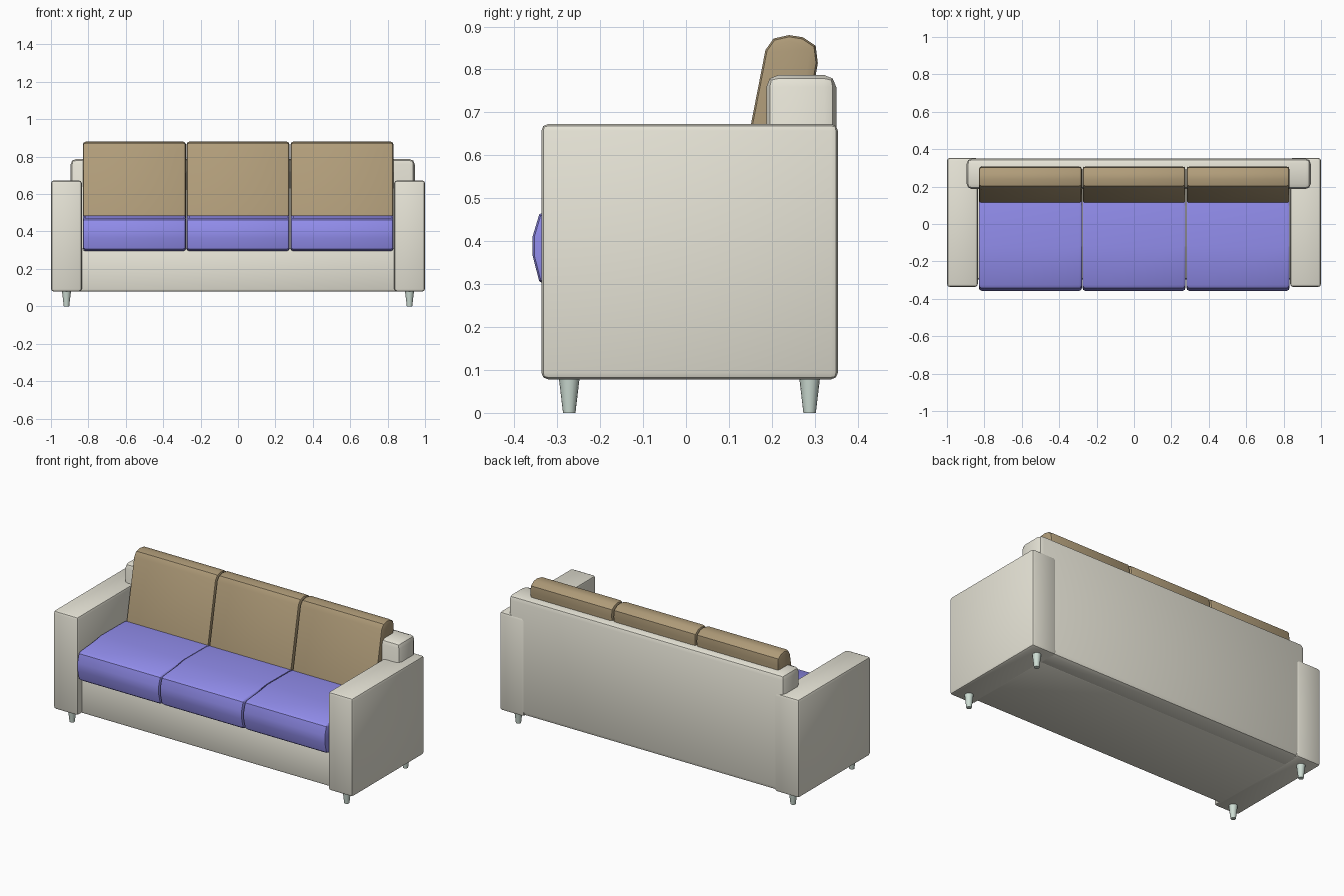
import bpy, bmesh, math

if "Cube" in bpy.data.objects:
    bpy.data.objects.remove(bpy.data.objects["Cube"])


def material(name, rgb):
    m = bpy.data.materials.new(name)
    m.diffuse_color = (*rgb, 1)
    m.use_nodes = True
    m.node_tree.nodes["Principled BSDF"].inputs["Base Color"].default_value = m.diffuse_color
    return m


CREAM = material("cream_fabric", (0.80, 0.78, 0.68))
BLUE = material("blue_fabric", (0.29, 0.27, 0.85))
TAN = material("tan_fabric", (0.43, 0.33, 0.19))
PALE = material("pale_green", (0.62, 0.73, 0.66))


def finish(bm, name, mat):
    bmesh.ops.recalc_face_normals(bm, faces=bm.faces)
    me = bpy.data.meshes.new(name)
    bm.to_mesh(me)
    bm.free()
    me.materials.append(mat)
    ob = bpy.data.objects.new(name, me)
    bpy.context.collection.objects.link(ob)
    bpy.ops.object.select_all(action='DESELECT')
    ob.select_set(True)
    bpy.context.view_layer.objects.active = ob
    bpy.ops.object.shade_smooth_by_angle(angle=math.radians(35))
    return ob


def box(name, lo, hi, bevel, mat, segments=2):
    bm = bmesh.new()
    bmesh.ops.create_cube(bm, size=1)
    for v in bm.verts:
        v.co = [lo[i] if v.co[i] < 0 else hi[i] for i in range(3)]
    bmesh.ops.bevel(bm, geom=bm.edges[:], offset=bevel, segments=segments,
                    profile=0.5, affect='EDGES')
    return finish(bm, name, mat)


def cushion(name, profile, x0, x1, bevel, mat):
    # side profile (y, z) extruded along x, with softened ends
    bm = bmesh.new()
    ends = [[bm.verts.new((x, y, z)) for y, z in profile] for x in (x0, x1)]
    caps = [bm.faces.new(e) for e in ends]
    n = len(profile)
    for i in range(n):
        j = (i + 1) % n
        bm.faces.new((ends[0][i], ends[0][j], ends[1][j], ends[1][i]))
    edges = list({e for f in caps for e in f.edges})
    bmesh.ops.bevel(bm, geom=edges, offset=bevel, segments=2,
                    profile=0.5, affect='EDGES')
    return finish(bm, name, mat)


# frame: seat base and back
box("seat_base", (-0.86, -0.297, 0.078), (0.86, 0.25, 0.31), 0.015, CREAM)
box("back_frame", (-0.895, 0.187, 0.08), (0.945, 0.350, 0.787), 0.028, CREAM)

# arms and tapered legs, mirrored left and right
for side, s in (("left", -1), ("right", 1)):
    xs = sorted((s * 0.835, s * 1.0))
    box(side + "_arm", (xs[0], -0.337, 0.078), (xs[1], 0.354, 0.673), 0.016, CREAM)
    for end, y in (("front", -0.272), ("back", 0.288)):
        bm = bmesh.new()
        bmesh.ops.create_cone(bm, cap_ends=True, segments=16, radius1=0.0145,
                              radius2=0.0245, depth=0.084)
        bmesh.ops.translate(bm, verts=bm.verts, vec=(s * 0.917, y, 0.042))
        finish(bm, f"{side}_{end}_leg", PALE)

# three seat cushions and three leaning back cushions
SEAT = [(-0.325, 0.295), (-0.342, 0.307), (-0.357, 0.365), (-0.357, 0.412),
        (-0.342, 0.462), (-0.325, 0.472), (-0.12, 0.486), (0.10, 0.484),
        (0.20, 0.470), (0.20, 0.295)]
BACK = [(0.107, 0.445), (0.185, 0.845), (0.204, 0.872), (0.24, 0.880),
        (0.272, 0.875), (0.302, 0.855), (0.307, 0.815), (0.245, 0.445)]
for name, x in (("left", -0.554), ("middle", 0.0), ("right", 0.556)):
    cushion(name + "_seat_cushion", SEAT, x - 0.275, x + 0.275, 0.014, BLUE)
    cushion(name + "_back_cushion", BACK, x - 0.275, x + 0.275, 0.014, TAN)
